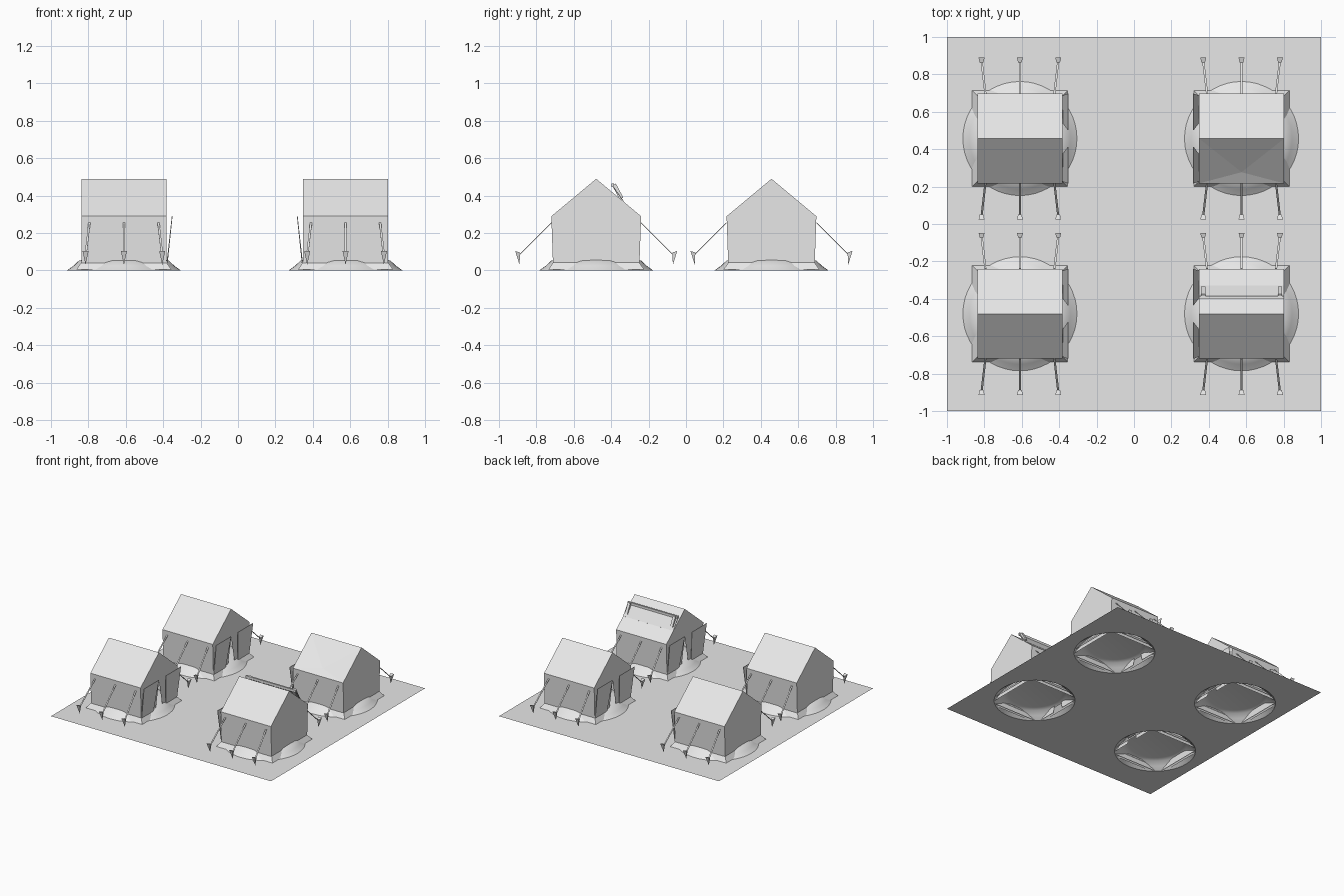
import bpy, bmesh, math
from mathutils import Vector

cube = bpy.data.objects.get("Cube")
if cube:
    bpy.data.objects.remove(cube, do_unlink=True)

mat = bpy.data.materials.new("plain_grey")
mat.use_nodes = True
GREY = (0.8, 0.8, 0.8, 1)
mat.diffuse_color = GREY
mat.node_tree.nodes["Principled BSDF"].inputs["Base Color"].default_value = GREY

HX, HY, EAVE, RIDGE = 0.228, 0.24, 0.29, 0.49   # tent half sizes and heights
FOOT = 0.23


def finish(name, bm, loc=(0, 0, 0), flip=1, thick=0, smooth=False):
    """Turn a bmesh into an object; flip=-1 mirrors it in x."""
    for v in bm.verts:
        v.co.x *= flip
    bmesh.ops.remove_doubles(bm, verts=bm.verts, dist=1e-5)
    bmesh.ops.recalc_face_normals(bm, faces=bm.faces)
    me = bpy.data.meshes.new(name)
    bm.to_mesh(me)
    bm.free()
    me.materials.append(mat)
    ob = bpy.data.objects.new(name, me)
    ob.location = loc
    bpy.context.collection.objects.link(ob)
    if thick:
        mod = ob.modifiers.new("cloth", 'SOLIDIFY')
        mod.thickness = thick
    if smooth:
        me.shade_smooth()
    return ob


def poly(bm, pts):
    return bm.faces.new([bm.verts.new(p) for p in pts])


def bar(bm, a, b, w, h):
    """Rectangular strip from a to b, w wide and h thick."""
    a, b = Vector(a), Vector(b)
    d = (b - a).normalized()
    side = d.cross(Vector((0, 0, 1))).normalized()
    up = side.cross(d)
    rings = [[bm.verts.new(p + side * i * w / 2 + up * j * h / 2)
              for i, j in ((-1, -1), (1, -1), (1, 1), (-1, 1))] for p in (a, b)]
    for i in range(4):
        j = (i + 1) % 4
        bm.faces.new((rings[0][i], rings[0][j], rings[1][j], rings[1][i]))
    for r in rings:
        bm.faces.new(r)


def circle(r, z, n=48):
    return [(r * math.cos(math.tau * i / n), r * math.sin(math.tau * i / n), z) for i in range(n)]


def mound(name, loc):
    bm = bmesh.new()
    rings = [[bm.verts.new(p) for p in circle(r, z)]
             for r, z in ((0.305, 0), (0.27, 0.025), (0.24, 0.053), (0.2, 0.06))]
    for lo, hi in zip(rings, rings[1:]):
        for i in range(len(lo)):
            j = (i + 1) % len(lo)
            bm.faces.new((lo[i], lo[j], hi[j], hi[i]))
    bm.faces.new(rings[-1])
    finish(name, bm, loc, smooth=True)


def tent(name, loc, flip, dented=False, propped=False):
    # Roof slopes
    bm = bmesh.new()
    for s in (-1, 1):
        l, r = (-HX, 0, RIDGE), (HX, 0, RIDGE)
        el, er = (-HX, s * HY, EAVE), (HX, s * HY, EAVE)
        if dented and s < 0:
            mid = (0, s * 0.18, 0.328)
            for tri in ((l, r, mid), (l, mid, el), (r, er, mid), (el, mid, er)):
                poly(bm, tri)
        else:
            poly(bm, (l, r, er, el))
    finish(name + "_roof", bm, loc, flip)

    # Side walls, closed gable and split door gable
    bm = bmesh.new()
    for s in (-1, 1):
        poly(bm, ((-HX, s * FOOT, 0), (HX, s * FOOT, 0), (HX, s * HY, EAVE), (-HX, s * HY, EAVE)))
        poly(bm, ((HX, s * 0.05, 0), (HX, s * FOOT, 0), (HX, s * HY, EAVE),
                  (HX, 0, RIDGE), (HX, 0, 0.26)))
    poly(bm, ((-HX, -FOOT, 0), (-HX, FOOT, 0), (-HX, HY, EAVE), (-HX, 0, RIDGE), (-HX, -HY, EAVE)))
    finish(name + "_walls", bm, loc, flip)

    # Door flaps leaning outwards
    bm = bmesh.new()
    for s in (-1, 1):
        poly(bm, ((HX + 0.004, s * FOOT, 0.04), (HX + 0.032, s * HY, EAVE),
                  (HX + 0.032, s * 0.045, EAVE), (HX + 0.006, s * 0.08, 0.04)))
    finish(name + "_door_flaps", bm, loc, flip, thick=0.004)

    # Flared ground skirt
    bm = bmesh.new()
    top = [(x * HX, y * FOOT, 0.042) for x, y in ((-1, -1), (1, -1), (1, 1), (-1, 1))]
    low = [(x * 1.12, y * 1.12, 0.004) for x, y, z in top]
    for i in range(4):
        j = (i + 1) % 4
        poly(bm, (low[i], low[j], top[j], top[i]))
    finish(name + "_skirt", bm, loc, flip)

    # Guy ropes and pegs
    ropes, pegs = bmesh.new(), bmesh.new()
    for s in (-1, 1):
        for x in (-0.205, 0, 0.205):
            bar(ropes, (x * 0.9, s * HY, 0.255), (x, s * 0.415, 0.08), 0.011, 0.003)
            ring = [(x + i * 0.016, s * (0.42 + j * 0.013), 0.1 + j * 0.004)
                    for i, j in ((-1, 1), (1, 1), (0.6, -1), (-0.6, -1))]
            tip = (x, s * 0.41, 0.03)
            poly(pegs, ring)
            for i in range(4):
                poly(pegs, (ring[i], ring[(i + 1) % 4], tip))
    finish(name + "_ropes", ropes, loc, flip)
    finish(name + "_pegs", pegs, loc, flip)

    # Propped ventilation flap on the back slope
    if propped:
        bm = bmesh.new()
        bar(bm, (-HX, 0.088, 0.455), (HX, 0.088, 0.455), 0.014, 0.02)
        for x in (-0.205, 0.205):
            bar(bm, (x, 0.095, 0.46), (x, 0.135, 0.385), 0.022, 0.022)
        finish(name + "_vent_frame", bm, loc, flip)
        bm = bmesh.new()
        poly(bm, ((-HX, 0.092, 0.45), (HX, 0.092, 0.45), (HX, 0.15, 0.367), (-HX, 0.15, 0.367)))
        finish(name + "_vent_flap", bm, loc, flip, thick=0.004)


SITES = (
    ("back_right_tent", (-0.61, 0.457, 0), 1, False, False),
    ("back_left_tent", (0.575, 0.457, 0), -1, True, False),
    ("front_right_tent", (-0.61, -0.48, 0), 1, False, False),
    ("front_left_tent", (0.575, -0.48, 0), -1, False, True),
)

# Ground sheet with round openings under the mounds
bm = bmesh.new()
loops = [[(-1, -1, 0), (1, -1, 0), (1, 1, 0), (-1, 1, 0)]]
loops += [[Vector(p) + Vector(s[1]) for p in circle(0.305, 0)] for s in SITES]
for pts in loops:
    vs = [bm.verts.new(p) for p in pts]
    for i, v in enumerate(vs):
        bm.edges.new((v, vs[(i + 1) % len(vs)]))
bmesh.ops.triangle_fill(bm, use_beauty=True, use_dissolve=False, edges=bm.edges[:], normal=(0, 0, 1))
finish("ground", bm)

for site in SITES:
    mound(site[0] + "_mound", site[1])
    tent(*site)
